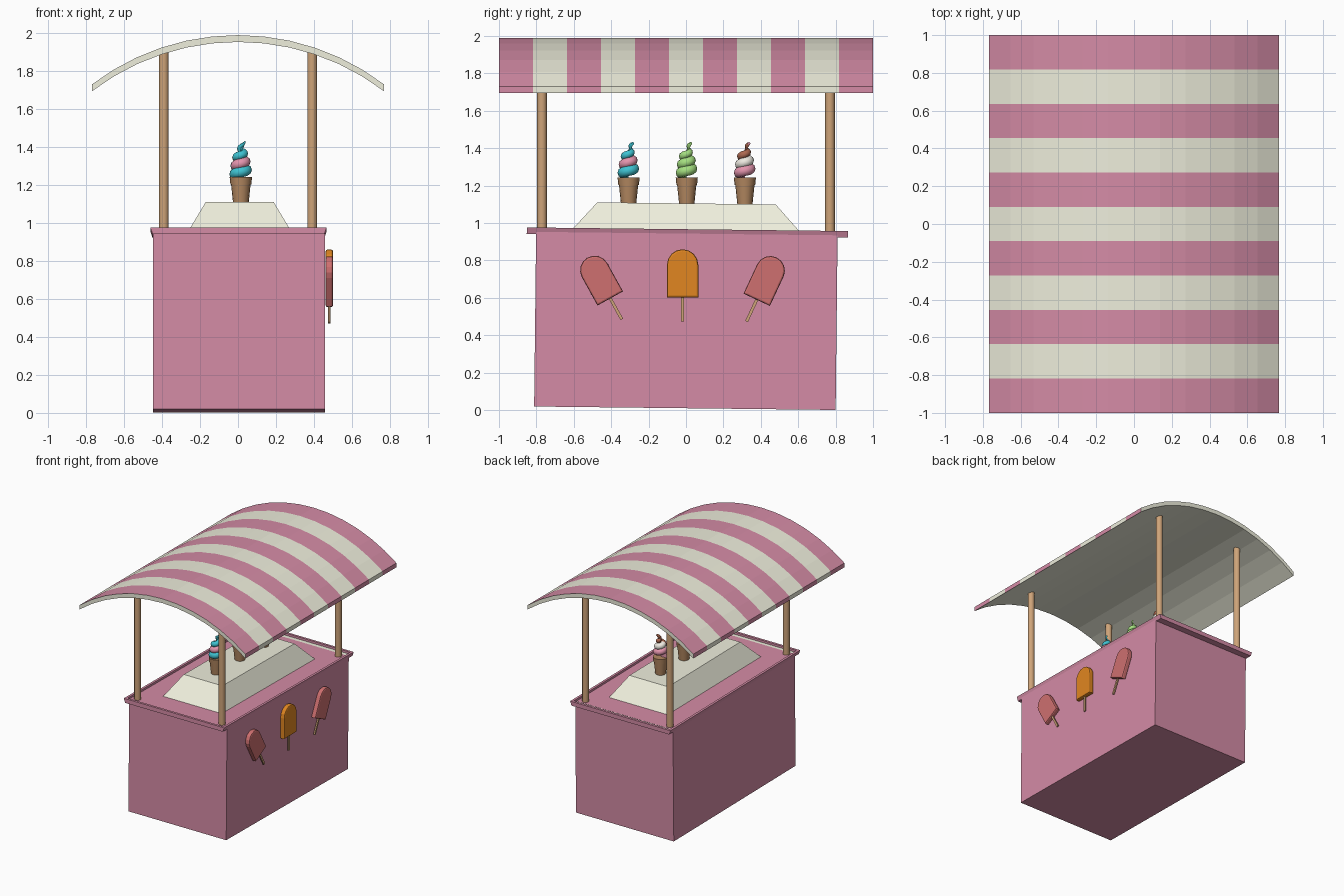
import bpy, bmesh
from math import sin, cos, pi, asin, sqrt, radians
from mathutils import Vector, Matrix

if "Cube" in bpy.data.objects:
    bpy.data.objects.remove(bpy.data.objects["Cube"])


def material(name, *rgb):
    m = bpy.data.materials.new(name)
    m.diffuse_color = (*rgb, 1)
    m.use_nodes = True
    m.node_tree.nodes["Principled BSDF"].inputs["Base Color"].default_value = m.diffuse_color
    return m


PINK = material("pink_paint", .66, .26, .38)
CREAM = material("cream", .86, .86, .72)
WOOD = material("wood", .62, .37, .19)
WAFER = material("wafer", .46, .25, .12)
TEAL = material("teal_ice", .05, .55, .65)
ROSE = material("rose_ice", .78, .30, .42)
GREEN = material("green_ice", .38, .75, .22)
BROWN = material("brown_ice", .42, .14, .08)
WHITE = material("white_ice", .85, .82, .75)
RED = material("red_ice", .62, .16, .16)
ORANGE = material("orange_ice", .75, .24, .015)


def finish(name, bm, mats, smooth=False):
    bmesh.ops.recalc_face_normals(bm, faces=bm.faces)
    me = bpy.data.meshes.new(name)
    bm.to_mesh(me)
    bm.free()
    for m in mats:
        me.materials.append(m)
    ob = bpy.data.objects.new(name, me)
    bpy.context.collection.objects.link(ob)
    if smooth:
        bpy.context.view_layer.objects.active = ob
        ob.select_set(True)
        bpy.ops.object.shade_smooth_by_angle(angle=radians(40))
        ob.select_set(False)
    return ob


def frustum(x0, x1, y0, y1, z0, z1, dx=0, dy=0):
    """Box whose top is drawn in by dx, dy on each side; returns bmesh and top face."""
    bm = bmesh.new()

    def ring(z, a, b):
        return [bm.verts.new(p) for p in ((x0 + a, y0 + b, z), (x1 - a, y0 + b, z),
                                          (x1 - a, y1 - b, z), (x0 + a, y1 - b, z))]
    lo, hi = ring(z0, 0, 0), ring(z1, dx, dy)
    bm.faces.new(lo[::-1])
    top = bm.faces.new(hi)
    for i in range(4):
        j = (i + 1) % 4
        bm.faces.new((lo[i], lo[j], hi[j], hi[i]))
    bm.normal_update()
    return bm, top


def lathe_part(name, loc, r0, r1, z0, z1, mat, sides=16):
    bm = bmesh.new()
    bmesh.ops.create_cone(bm, cap_ends=True, segments=sides, radius1=r0, radius2=r1, depth=z1 - z0,
                          matrix=Matrix.Translation((*loc, (z0 + z1) / 2)))
    return finish(name, bm, [mat], True)


# cart body, counter rim with recessed top, and display case, all leaning very slightly
body = finish("cart_body", frustum(-.447, .459, -.812, .80, 0, .94)[0], [PINK])

bm, top = frustum(-.45, .455, -.862, .855, .922, .957, dx=-.012)
bmesh.ops.inset_region(bm, faces=[top], thickness=.028)
r = bmesh.ops.extrude_face_region(bm, geom=[top])
bmesh.ops.translate(bm, vec=(0, 0, -.018), verts=[v for v in r["geom"] if isinstance(v, bmesh.types.BMVert)])
for f in r["geom"]:
    if isinstance(f, bmesh.types.BMFace):
        f.material_index = 1
if top.is_valid:
    bm.faces.remove(top)
rim = finish("counter_rim", bm, [PINK, CREAM])

case = finish("display_case", frustum(-.265, .283, -.632, .612, .935, 1.095, .095, .145)[0], [CREAM])
for ob in (body, rim, case):
    ob.rotation_euler.x = radians(-.65)
    ob.location.z = .01

# four canopy posts
for sx in (-1, 1):
    for sy in (-1, 1):
        lathe_part("canopy_post", (sx * .391, sy * .77), .026, .026, .93, 1.9, WOOD, 12)

# arched canopy with eleven stripes
R, N, STRIPES, THICK = 1.27, 12, 11, .036
half = asin(.768 / R)
profile = []
for i in range(N + 1):
    a = -half + 2 * half * i / N
    profile.append((R * sin(a), 1.99 - R + R * cos(a)))
bm = bmesh.new()
rows = []
for k in range(STRIPES + 1):
    y = -1 + 2 * k / STRIPES
    up = [bm.verts.new((x, y, z)) for x, z in profile]
    low = [bm.verts.new((x, y, z - THICK)) for x, z in profile]
    rows.append((up, low))
for k in range(STRIPES):
    (u0, l0), (u1, l1) = rows[k], rows[k + 1]
    paint = k % 2
    for i in range(N):
        bm.faces.new((u0[i], u0[i + 1], u1[i + 1], u1[i])).material_index = paint
        bm.faces.new((l0[i], l1[i], l1[i + 1], l0[i + 1])).material_index = 1
    for e in (0, N):
        bm.faces.new((u0[e], u1[e], l1[e], l0[e])).material_index = paint
for up, low in (rows[0], rows[-1]):
    for i in range(N):
        bm.faces.new((up[i], up[i + 1], low[i + 1], low[i])).material_index = 1
finish("striped_canopy", bm, [PINK, CREAM])


# ice cream cones: wafer, collar and a tapering swirl
def swirl(name, x, y, mats, turns=3.3, steps=60, sides=10):
    bm = bmesh.new()
    rings = []
    for s in range(steps + 1):
        t = s / steps
        a = pi + t * turns * 2 * pi
        path_r = .031 * (1 - t) ** .45
        tube = .033 * sqrt(1 - .93 * t ** 2.5)
        tip = max(0, (t - .85) / .15)
        c = Vector((x + path_r * cos(a) + .022 * tip, y + path_r * sin(a) + .022 * tip,
                    1.258 + .145 * t + .022 * tip))
        out = Vector((cos(a), sin(a), 0))
        rings.append([bm.verts.new(c + out * tube * .9 * cos(b) + Vector((0, 0, tube * .9 * sin(b))))
                      for b in (2 * pi * q / sides for q in range(sides))])
    for s in range(steps):
        band = min(int(s / steps * turns), len(mats) - 1)
        for q in range(sides):
            p = (q + 1) % sides
            f = bm.faces.new((rings[s][q], rings[s][p], rings[s + 1][p], rings[s + 1][q]))
            f.material_index = band
    bm.faces.new(rings[0])
    bm.faces.new(rings[-1])
    finish(name, bm, mats, True)


for y, mats in ((-.307, [TEAL, ROSE, TEAL]), (.004, [GREEN]), (.315, [ROSE, WHITE, BROWN])):
    loc = (.015, y)
    lathe_part("wafer_cone", loc, .04, .052, 1.095, 1.21, WAFER)
    lathe_part("wafer_collar", loc, .055, .059, 1.203, 1.243, WAFER)
    swirl("ice_cream_swirl", *loc, mats)


# ice lollies on the right-hand face, built upright then tilted
def lolly(y, z, angle, w, h, mat):
    place = Matrix.Translation((.481, y, z)) @ Matrix.Rotation(radians(angle), 4, 'X')
    bm = bmesh.new()
    outline = [(-w, 0), (w, 0)] + [(w * cos(pi * i / 8), h - w + w * sin(pi * i / 8)) for i in range(9)]
    face = bm.faces.new([bm.verts.new((-.02, a, b)) for a, b in outline])
    r = bmesh.ops.extrude_face_region(bm, geom=[face])
    bmesh.ops.translate(bm, vec=(.04, 0, 0), verts=[v for v in r["geom"] if isinstance(v, bmesh.types.BMVert)])
    rims = [e for e in bm.edges if abs(e.verts[0].co.x - e.verts[1].co.x) < .001]
    bmesh.ops.bevel(bm, geom=rims, offset=.01, segments=2, profile=.5, affect='EDGES')
    bm.transform(place)
    finish("ice_lolly", bm, [mat])
    bm = frustum(-.006, .006, -.008, .008, -.128, .02)[0]
    bm.transform(place)
    finish("lolly_stick", bm, [WOOD])


lolly(-.405, .597, 29, .078, .25, RED)
lolly(-.018, .603, 0, .084, .257, ORANGE)
lolly(.378, .59, -25, .078, .25, RED)
